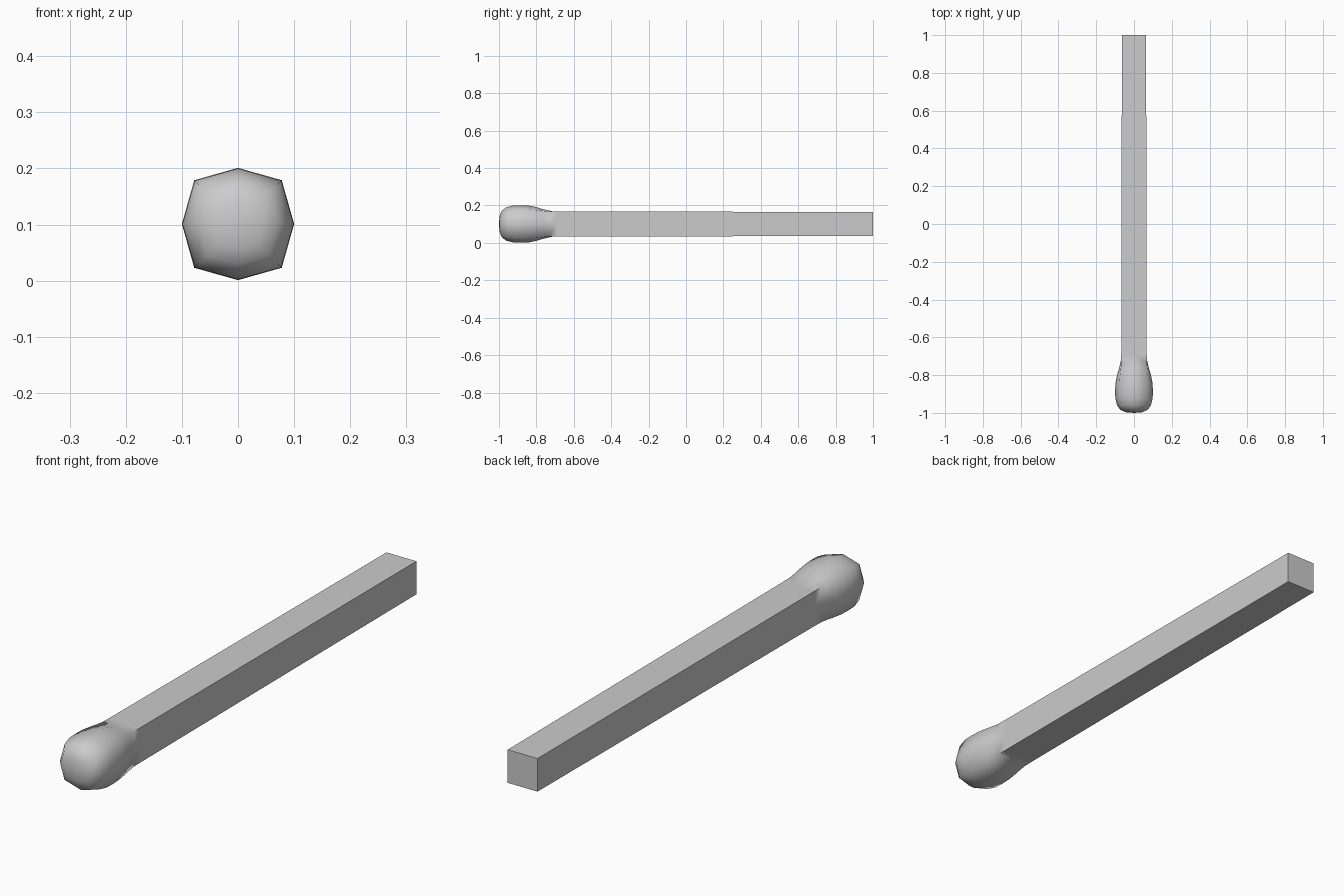
import bpy, bmesh

if "Cube" in bpy.data.objects:
    bpy.data.objects.remove(bpy.data.objects["Cube"])

CZ = 0.101  # height of the stick axis


def ring(bm, y, mid, corner, y_corner=None):
    """Eight-point section: side midpoints at 'mid', corners at 'corner'."""
    yc = y if y_corner is None else y_corner
    pts = [(1, 0), (1, 1), (0, 1), (-1, 1), (-1, 0), (-1, -1), (0, -1), (1, -1)]
    return [bm.verts.new((a * (corner if a and b else mid), yc if a and b else y,
                          CZ + b * (corner if a and b else mid))) for a, b in pts]


def loft(name, sections, sharp_from):
    bm = bmesh.new()
    rings = [ring(bm, *s) for s in sections]
    for r0, r1 in zip(rings, rings[1:]):
        for i in range(8):
            j = (i + 1) % 8
            bm.faces.new((r0[i], r0[j], r1[j], r1[i]))
    # rounded tip and flat cut end
    tip = bm.verts.new((0, -1.0, CZ))
    for i in range(8):
        bm.faces.new((tip, rings[0][(i + 1) % 8], rings[0][i]))
    end = bm.faces.new(rings[-1])
    bmesh.ops.recalc_face_normals(bm, faces=bm.faces)
    for f in bm.faces:
        f.smooth = True
    # crisp corners along the wooden shaft and around its cut end
    for e in end.edges:
        e.smooth = False
    for r0, r1 in zip(rings[sharp_from:], rings[sharp_from + 1:]):
        for i in (1, 3, 5, 7):
            bm.edges.get((r0[i], r1[i])).smooth = False
    mesh = bpy.data.meshes.new(name)
    bm.to_mesh(mesh)
    bm.free()
    obj = bpy.data.objects.new(name, mesh)
    bpy.context.collection.objects.link(obj)
    return obj


# y, side distance, corner distance, optional corner y
sections = [
    (-0.997, 0.042, 0.034, -0.995),
    (-0.985, 0.071, 0.056, -0.982),
    (-0.960, 0.090, 0.070),
    (-0.920, 0.099, 0.077),
    (-0.880, 0.100, 0.078),
    (-0.840, 0.098, 0.077),
    (-0.800, 0.090, 0.074),
    (-0.760, 0.078, 0.070),
    (-0.715, 0.068, 0.068, -0.735),  # head meets shaft
    (-0.690, 0.0675, 0.0675),
    (0.0, 0.066, 0.066),
    (1.0, 0.064, 0.064),
]
loft("matchstick", sections, 8)
